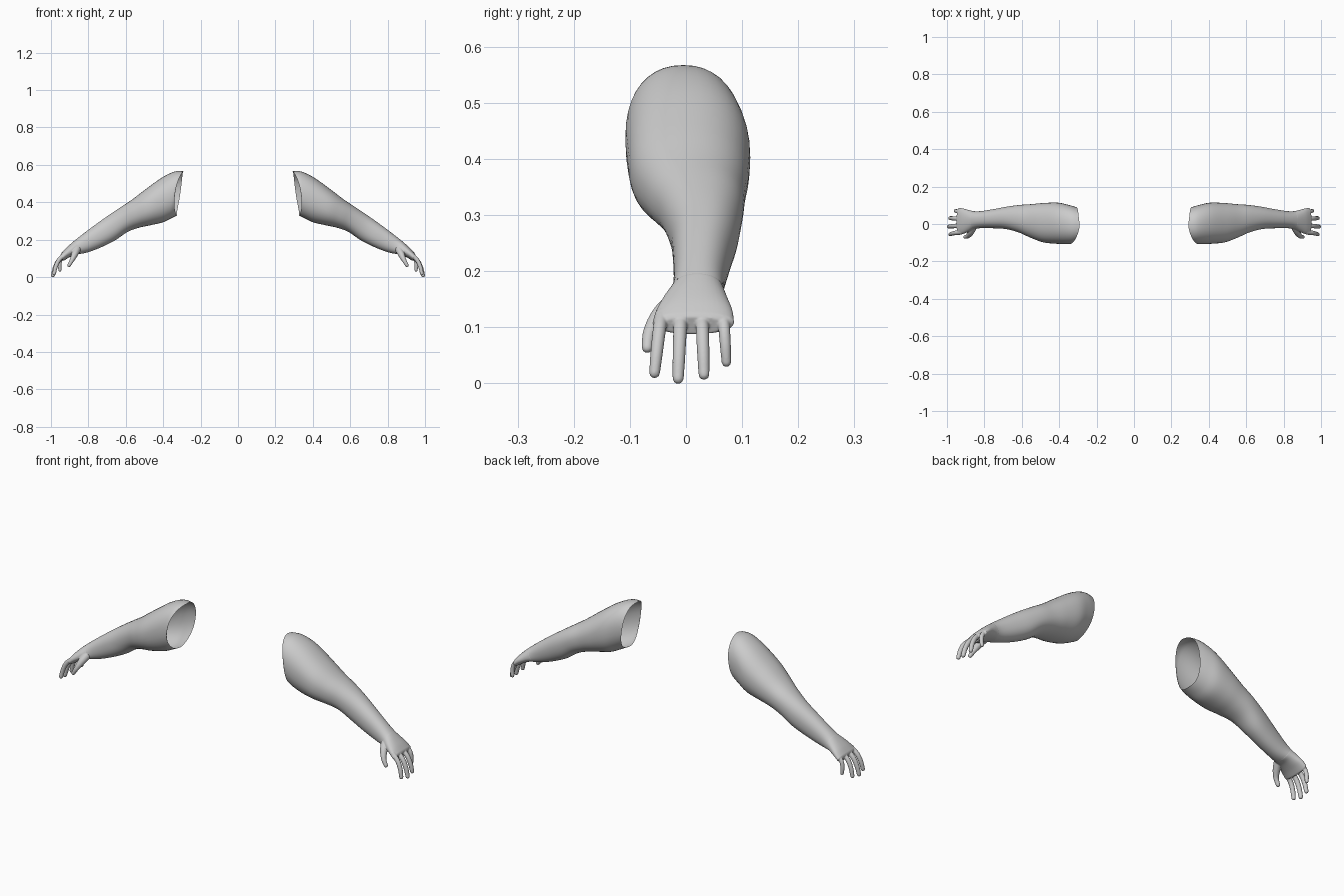
import bpy, bmesh, math
from mathutils import Vector

if "Cube" in bpy.data.objects:
    bpy.data.objects.remove(bpy.data.objects["Cube"])

skin = bpy.data.materials.new("light_grey")
skin.diffuse_color = (0.6, 0.6, 0.6, 1)
skin.use_nodes = True
skin.node_tree.nodes["Principled BSDF"].inputs["Base Color"].default_value = skin.diffuse_color

# Arm sections, shoulder to knuckles: top x, top z, bottom x, bottom z, front y, back y
SECTIONS = [
    (.290, .566, .325, .330, -.105, .090),
    (.340, .564, .360, .313, -.108, .102),
    (.410, .530, .405, .292, -.106, .114),
    (.500, .465, .470, .277, -.098, .112),
    (.570, .412, .530, .264, -.074, .106),
    (.630, .372, .590, .242, -.047, .102),
    (.700, .325, .655, .198, -.028, .093),
    (.770, .275, .722, .164, -.023, .080),
    (.830, .230, .787, .138, -.022, .070),
    (.867, .201, .830, .126, -.026, .068),
    (.897, .176, .866, .121, -.040, .074),
    (.925, .150, .902, .106, -.053, .083),
    (.946, .126, .930, .088, -.060, .086),
]


def spline(points, t):
    """Catmull-Rom sample of a list of equal-length tuples."""
    n = len(points) - 1
    i = min(int(t), n - 1)
    f = t - i
    a, b, c, d = (points[max(0, min(n, k))] for k in (i - 1, i, i + 1, i + 2))
    return [0.5 * (2*q + (r - p)*f + (2*p - 5*q + 4*r - s)*f*f + (3*q - p - 3*r + s)*f**3)
            for p, q, r, s in zip(a, b, c, d)]


def arm_ring(t, scale=1.0, count=40):
    """Rounded-square ring across the arm at section t."""
    tx, tz, bx, bz, y0, y1 = spline(SECTIONS, t)
    mid = Vector(((tx + bx) / 2, (y0 + y1) / 2, (tz + bz) / 2))
    up = Vector(((tx - bx) / 2, 0, (tz - bz) / 2)) * scale
    side = Vector((0, (y1 - y0) / 2, 0)) * scale
    ring = []
    for k in range(count):
        a = 2 * math.pi * k / count
        c, s = math.cos(a), math.sin(a)
        p = mid + side * math.copysign(abs(c)**.9, c) + up * math.copysign(abs(s)**.9, s)
        # wavy edge of the shoulder opening
        p.x += max(0, 1 - t) * abs(c) * (.015 - .014 * c)
        ring.append(p)
    return ring


def finger_rings(path):
    """Round tube with rounded tip along (x, y, z, radius) points."""
    steps = 5 * (len(path) - 1)
    samples = [spline(path, i / 5) for i in range(steps + 1)]
    tip, before = Vector(samples[-1][:3]), Vector(samples[-2][:3])
    direction, r = (tip - before).normalized(), samples[-1][3]
    for a in (30, 55, 78):
        q = math.radians(a)
        samples.append([*(tip + direction * r * math.sin(q)), r * math.cos(q)])
    rings = []
    for i, s in enumerate(samples):
        ahead = Vector(samples[min(i + 1, len(samples) - 1)][:3])
        axis = (ahead - Vector(samples[max(i - 1, 0)][:3])).normalized()
        u = axis.cross(Vector((0, 1, 0))).normalized()
        v = axis.cross(u)
        rings.append([Vector(s[:3]) + (u * math.cos(a) + v * math.sin(a)) * s[3]
                      for a in (2 * math.pi * k / 14 for k in range(14))])
    return rings


def loft(bm, rings, capped):
    rows = [[bm.verts.new(p) for p in ring] for ring in rings]
    n = len(rows[0])
    faces = [bm.faces.new((a[k], a[(k + 1) % n], b[(k + 1) % n], b[k]))
             for a, b in zip(rows, rows[1:]) for k in range(n)]
    if capped:
        faces += [bm.faces.new(rows[0][::-1]), bm.faces.new(rows[-1])]
    bmesh.ops.recalc_face_normals(bm, faces=faces)


def finish(name, bm):
    for f in bm.faces:
        f.smooth = True
    mesh = bpy.data.meshes.new(name)
    bm.to_mesh(mesh)
    bm.free()
    mesh.materials.append(skin)
    obj = bpy.data.objects.new(name, mesh)
    bpy.context.collection.objects.link(obj)
    return obj


def mirror(obj):
    obj.modifiers.new("other_side", 'MIRROR').use_mirror_merge = False


# Hollow sleeve of the upper arm and forearm, open at the shoulder
bm = bmesh.new()
loft(bm, [arm_ring(i / 5) for i in range(47)], False)
mirror(finish("arms", bm))

# Palm, fingers and thumb fused into one smooth hand
bm = bmesh.new()
palm = [arm_ring(9.0, .93)] + [arm_ring(9.2 + i * .2) for i in range(15)]
palm.append([p + Vector((.005, 0, -.004)) for p in arm_ring(12, .8)])
loft(bm, palm, True)
# Per finger: root y, tip x, tip y, tip z, radius
for y0, x, y, z, r in [(-.043, .983, -.056, .019, .0112), (-.009, .990, -.014, .009, .0115),
                       (.028, .984, .032, .016, .0112), (.066, .952, .072, .038, .0100)]:
    root, tip = Vector((.922, y0, .124)), Vector((x, y, z))
    bend = (tip - root).cross(Vector((0, 1, 0))).normalized() * -.014
    if bend.z < 0:
        bend = -bend
    points = [root, root.lerp(tip, .36) + bend, root.lerp(tip, .7) + bend * .8, tip]
    loft(bm, finger_rings([(*p, r * s) for p, s in zip(points, (1.1, 1.06, 1, .88))]), True)
# Thumb
loft(bm, finger_rings([(.855, -.005, .158, .020), (.872, -.042, .124, .018),
                       (.887, -.064, .092, .0125), (.903, -.069, .064, .0100)]), True)
hand = finish("hands", bm)
fuse = hand.modifiers.new("fuse", 'REMESH')
fuse.mode = 'VOXEL'
fuse.voxel_size = .0022
fuse.use_smooth_shade = True
soften = hand.modifiers.new("soften", 'SMOOTH')
soften.factor = .5
soften.iterations = 6
mirror(hand)
